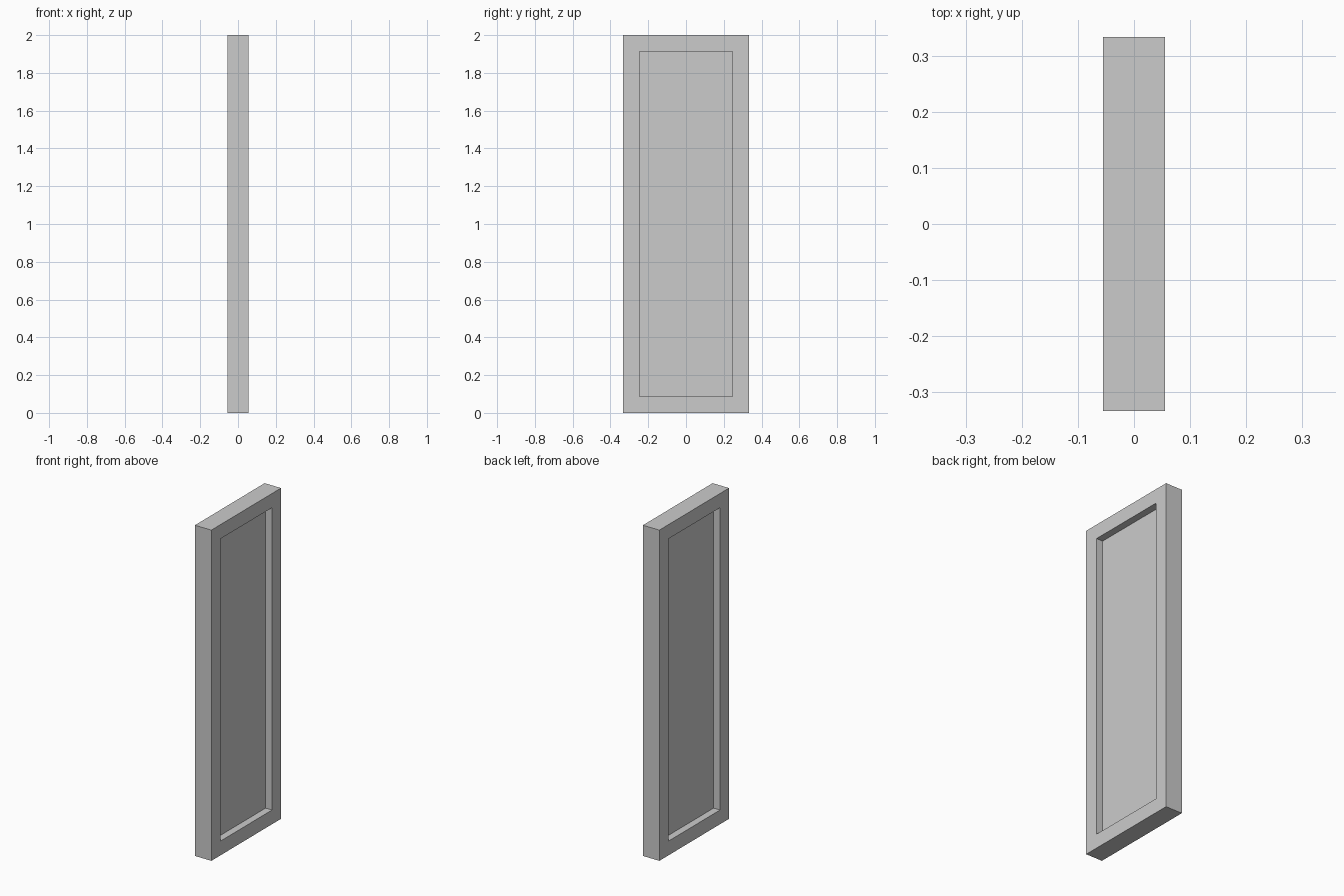
import bpy, bmesh
from mathutils import Vector

if "Cube" in bpy.data.objects:
    bpy.data.objects.remove(bpy.data.objects["Cube"])

THICK, WIDTH, HEIGHT = 0.11, 0.666, 2.0
BORDER, DEPTH = 0.086, 0.043

# Slab block standing on the ground
bm = bmesh.new()
bmesh.ops.create_cube(bm, size=1.0)
bmesh.ops.scale(bm, vec=(THICK, WIDTH, HEIGHT), verts=bm.verts)
bmesh.ops.translate(bm, vec=(0, 0, HEIGHT / 2), verts=bm.verts)
bm.normal_update()

# Recessed panel on both broad faces, with straight walls
for side in (1, -1):
    face = next(f for f in bm.faces if f.normal.x * side > 0.9 and f.calc_area() > 1.0)
    bmesh.ops.inset_region(bm, faces=[face], thickness=BORDER, use_even_offset=True)
    ext = bmesh.ops.extrude_discrete_faces(bm, faces=[face])
    panel = ext["faces"][0]
    bmesh.ops.translate(bm, vec=Vector((-side * DEPTH, 0, 0)), verts=panel.verts)
    bm.normal_update()

bmesh.ops.recalc_face_normals(bm, faces=bm.faces)
mesh = bpy.data.meshes.new("framed_panel")
bm.to_mesh(mesh)
bm.free()
bpy.context.collection.objects.link(bpy.data.objects.new("framed_panel", mesh))
